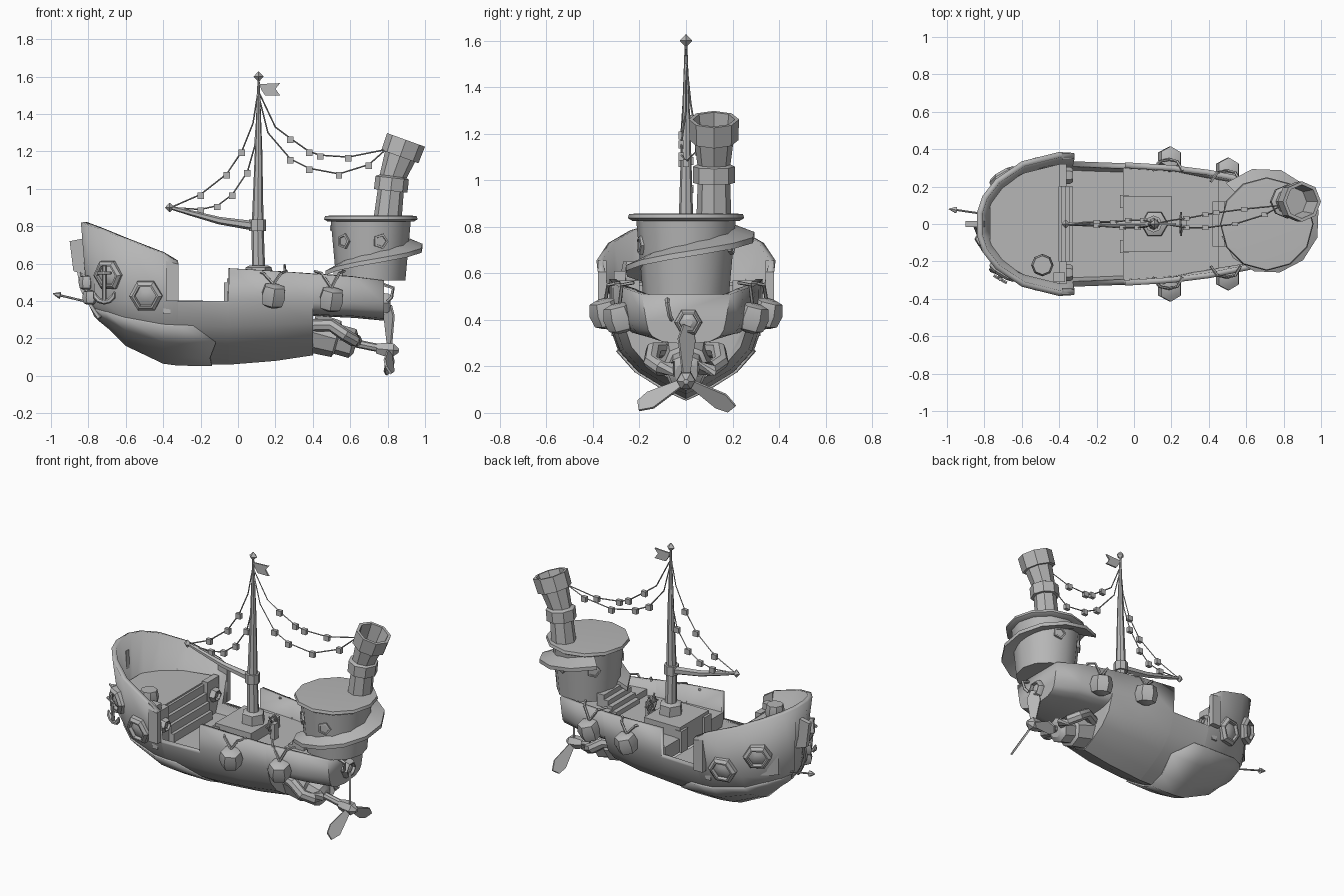
import bpy, bmesh, math
from mathutils import Vector, Matrix

if "Cube" in bpy.data.objects:
    bpy.data.objects.remove(bpy.data.objects["Cube"])

TONE = (0.47, 0.47, 0.47, 1)
grey = bpy.data.materials.new("plain_grey")
grey.use_nodes = True
grey.diffuse_color = TONE
grey.node_tree.nodes["Principled BSDF"].inputs["Base Color"].default_value = TONE
parts = []


def finish(name, bm, matrix=None):
    bmesh.ops.recalc_face_normals(bm, faces=bm.faces)
    if matrix:
        bm.transform(matrix)
    me = bpy.data.meshes.new(name)
    bm.to_mesh(me)
    bm.free()
    me.materials.append(grey)
    ob = bpy.data.objects.new(name, me)
    bpy.context.collection.objects.link(ob)
    parts.append(ob)
    return ob


def aim(loc, axis):
    return Matrix.Translation(loc) @ Vector(axis).to_track_quat('Z', 'Y').to_matrix().to_4x4()


def skin(bm, rings, closed=True):
    for a, b in zip(rings, rings[1:]):
        n = len(a)
        for i in range(n if closed else n - 1):
            j = (i + 1) % n
            bm.faces.new((a[i], a[j], b[j], b[i]))


def solid(name, point_rings, matrix=None):
    """Join closed rings of points and cap both ends."""
    bm = bmesh.new()
    rings = [[bm.verts.new(p) for p in ring] for ring in point_rings]
    skin(bm, rings)
    bm.faces.new(rings[0])
    bm.faces.new(rings[-1])
    return finish(name, bm, matrix)


def lathe(name, profile, sides, loc, axis=(0, 0, 1)):
    """Revolve (radius, height) pairs about an axis."""
    angles = [math.tau * i / sides for i in range(sides)]
    return solid(name, [[(r * math.cos(a), r * math.sin(a), h) for a in angles] for r, h in profile], aim(loc, axis))


def tube(name, points, radii, sides=6):
    """Sweep a polygon along a path with a radius at each point."""
    pts = [Vector(p) for p in points]
    if not isinstance(radii, list):
        radii = [radii] * len(pts)
    rings = []
    for i, p in enumerate(pts):
        tan = (pts[min(i + 1, len(pts) - 1)] - pts[max(i - 1, 0)]).normalized()
        side = tan.cross(Vector((0, 1, 0)))
        if side.length < 0.2:
            side = tan.cross(Vector((0, 0, 1)))
        side.normalize()
        up = tan.cross(side)
        angles = [math.tau * k / sides for k in range(sides)]
        rings.append([p + radii[i] * (side * math.cos(a) + up * math.sin(a)) for a in angles])
    return solid(name, rings)


def box(name, lo, hi):
    bm = bmesh.new()
    bmesh.ops.create_cube(bm, size=1)
    lo, hi = Vector(lo), Vector(hi)
    return finish(name, bm, Matrix.Translation((lo + hi) / 2) @ Matrix.Diagonal((*(hi - lo), 1)))


def plate(name, outline, depth, matrix):
    return solid(name, [[(x, y, z) for x, y in outline] for z in (-depth / 2, depth / 2)], matrix)


# Hull stations: x, keel height, waterline half width, rail height, rail half width
REF = 0.39
STATIONS = [(-.84, .33, .03, .82, .06), (-.81, .30, .11, .81, .15), (-.74, .26, .19, .785, .24),
            (-.60, .17, .28, .73, .335), (-.40, .075, .33, .655, .385), (-.322, .065, .335, .61, .38),
            (-.32, .065, .335, .40, .335), (-.05, .06, .325, .40, .325), (-.048, .06, .325, .575, .33),
            (.2, .08, .31, .56, .315), (.40, .11, .27, .545, .29), (.402, .32, .27, .545, .29),
            (.62, .31, .235, .53, .245), (.78, .295, .17, .51, .19)]
LEVELS = [0, .12, .35, .62, 1]
ROUND = [0, .25, .63, .87, 1]
FLAT = [0, .6, .85, .95, 1]


def section(station, grow=0.0):
    """Full cross-section from rail to rail, with the bow raked back towards the keel."""
    x, zk, w, zt, wt = station
    widths = FLAT if x > .401 else ROUND
    rake = .07 * max(0, min(1, (-.6 - x) / .2))
    half = [(x + rake * (1 - .5 * u), w * f + grow * min(1, f * 4), zk + (REF - zk) * u - grow * (1 - f))
            for u, f in zip(LEVELS, widths)]
    half.append((x, wt, zt))
    return half


def mirrored(half):
    return [(x, -y, z) for x, y, z in reversed(half)] + half[1:]


def width_at(x, k):
    for a, b in zip(STATIONS, STATIONS[1:]):
        if a[0] <= x <= b[0]:
            return a[k] + (x - a[0]) / (b[0] - a[0]) * (b[k] - a[k])


def shell(name, sections, thickness, capped):
    bm = bmesh.new()
    rings = [[bm.verts.new(p) for p in mirrored(half)] for half in sections]
    skin(bm, rings, closed=False)
    if capped:
        bm.faces.new(rings[0])
        bm.faces.new(rings[-1])
    ob = finish(name, bm)
    mod = ob.modifiers.new("thickness", 'SOLIDIFY')
    mod.thickness = thickness
    mod.offset = -1
    return ob


hull = shell("hull", [section(s) for s in STATIONS], .03, True)

# Bow armour plating with a ragged rear edge
armour = [section(s, .01)[:4] for s in STATIONS[:6]]
ragged = section((-.2, .062, .33, .4, .33), .01)[:4]
armour.append([(x + d, y, z) for (x, y, z), d in zip(ragged, (.06, .05, .08, -.04))])
shell("bow_armour", armour, .014, False)

# Stem wedge
plate("stem", [(-.90, .72), (-.80, .74), (-.79, .53), (-.88, .56)], .03, Matrix.Rotation(math.pi / 2, 4, 'X'))


# Decks filled down to the hold
def deck(name, x0, x1, z, low, inset, k=2):
    xs = [x0 + (x1 - x0) * i / 8 for i in range(9)]
    edge = [(x, max(.01, width_at(x, k) - inset)) for x in xs]
    outline = [(x, -y) for x, y in edge] + edge[::-1]
    plate(name, outline, z - low, Matrix.Translation((0, 0, (z + low) / 2)))


deck("bow_deck", -.77, -.40, .56, .40, .01)
deck("waist_deck", -.40, -.05, .34, .31, .045)
deck("main_deck", -.06, .46, .45, .36, .025)
deck("stern_deck", .45, .77, .49, .38, .025)

# Bow bulkhead with recessed steps, and steps up to the tower
for s in (-1, 1):
    box("bow_bulkhead", (-.40, min(s * .2, s * .32), .33), (-.36, max(s * .2, s * .32), .57))
    plate("bulwark_post", [(-.385, .40), (-.318, .40), (-.318, .605), (-.385, .655)], .035,
          Matrix.Translation((0, s * .36, 0)) @ Matrix.Rotation(math.pi / 2, 4, 'X'))
for i in range(4):
    box("bow_step", (-.41, -.2, .33), (-.385 + .02 * i, .2, .55 - .052 * i))
    box("tower_step", (.42 + .03 * i, -.12, .44), (.56, .12, .48 + .03 * i))

# Hatch, mast foot and deck furniture
box("hatch", (-.06, -.15, .44), (.2, .15, .52))
for s in (-1, 1):
    box("hatch_front_block", (-.075, s * .12 - .035, .36), (-.03, s * .12 + .035, .5))
lathe("mast_foot", [(.075, 0), (.07, .07), (.05, .08)], 6, (.11, 0, .51))
lathe("deck_barrel", [(.05, 0), (.06, .04), (.05, .09)], 8, (-.49, -.22, .56))
box("deck_crate", (-.43, -.31, .55), (-.37, -.26, .61))

# Steering wheel
for k in range(3):
    a = k * math.pi / 3
    d = Vector((0, math.cos(a), math.sin(a))) * .065
    c = Vector((.25, 0, .54))
    tube("wheel_spoke", [c - d, c + d], .006, 5)
tube("wheel_rim", [(.25, .045 * math.cos(k * math.tau / 8), .54 + .045 * math.sin(k * math.tau / 8)) for k in range(9)], .008, 5)
box("wheel_stand", (.25, -.02, .44), (.28, .02, .55))

# Mast, collar, boom, finials and swallow-tailed flag
tube("mast", [(.11, 0, .55), (.105, 0, .8), (.11, 0, 1.2), (.11, 0, 1.58)], [.036, .032, .02, .006], 8)
lathe("mast_collar", [(.045, 0), (.045, .06)], 8, (.105, 0, .775))
tube("boom", [(.1, 0, .80), (-.1, 0, .83), (-.25, 0, .87), (-.36, 0, .90)], [.026, .02, .015, .01], 6)
for loc, r in (((.11, 0, 1.6), .027), ((-.365, 0, .9), .025)):
    lathe("finial", [(.002, -r), (r, 0), (.002, r)], 4, loc)
flag = [(0, .03), (.11, .035), (.085, .005), (.11, -.03), (.03, -.03), (.01, 0)]
plate("flag", flag, .01, Matrix.Translation((.115, 0, 1.53)) @ Matrix.Rotation(math.pi / 2, 4, 'X'))

# Light strings with small lanterns, sagging between fixed points
STRINGS = [
    [(.11, 0, 1.54), (.08, -.01, 1.35), (.02, -.02, 1.2), (-.06, -.02, 1.08), (-.2, -.01, .97), (-.36, 0, .9)],
    [(.11, 0, 1.5), (.09, .01, 1.23), (.05, .02, 1.09), (-.03, .02, .97), (-.11, .01, .91), (-.2, .01, .89), (-.36, 0, .9)],
    [(.11, 0, 1.52), (.2, .02, 1.33), (.28, .03, 1.27), (.38, .05, 1.2), (.44, .06, 1.18), (.59, .08, 1.17), (.79, .1, 1.21)],
    [(.11, 0, 1.5), (.16, 0, 1.3), (.28, -.02, 1.16), (.38, -.02, 1.11), (.54, 0, 1.08), (.7, .05, 1.13), (.79, .1, 1.21)]]
for path in STRINGS:
    tube("light_string", path, .004, 4)
    for x, y, z in path[2:-1]:
        box("lantern", (x - .017, y - .012, z - .024), (x + .017, y + .012, z + .01))

# Tower with roof, windows and a brim that climbs around it
lathe("tower", [(.185, 0), (.215, .33)], 12, (.71, 0, .51))
lathe("roof", [(.23, 0), (.25, .012), (.245, .03), (.21, .032)], 12, (.71, 0, .825))
brim = []
for k in range(11):
    t = k / 10
    a = math.radians(-165 + 300 * t)
    z = .55 + .24 * t
    reach = .25 + .06 * t
    brim.append([(.71 + r * math.cos(a), r * math.sin(a), z + h)
                 for r, h in ((.18, .02), (reach, -.012), (reach, .012), (.18, .05))])
solid("spiral_brim", brim)
for deg in (-135, -75, 75, 135):
    a = math.radians(deg)
    d = Vector((math.cos(a), math.sin(a), 0))
    lathe("tower_window", [(.042, 0), (.042, .015), (.03, .017), (.028, .01)], 5, Vector((.71, 0, .72)) + d * .195, d)

# Bent chimney with an open top
lathe("chimney_base", [(.075, 0), (.07, .15), (.09, .15), (.09, .22), (.07, .23)], 8, (.80, .12, .84), (.11, 0, 1))
lathe("chimney_top", [(.065, -.03), (.085, .13), (.105, .13), (.108, .225), (.09, .225), (.075, .09)],
      8, (.822, .12, 1.05), (.36, 0, 1))


# Portholes
def porthole(loc, axis, r):
    lathe("porthole", [(r, -.03), (r, .02), (r * .8, .035), (r * .68, .035), (r * .64, .015), (r * .3, .028)], 6, loc, axis)


for s in (-1, 1):
    porthole((-.69, s * .245, .54), (-.5, s * .87, -.15), .085)
    porthole((-.49, s * .315, .43), (-.2, s, -.2), .09)
    porthole((-.362, s * .26, .47), (1, 0, 0), .045)
porthole((.78, .01, .39), (1, 0, -.05), .06)

# Rope-hung fenders over the rail
bulge = [(.03, -.065), (.06, -.05), (.072, 0), (.06, .05), (.03, .06)]
for s in (-1, 1):
    for x, y, z in ((.19, .345, .43), (.5, .285, .41)):
        lathe("fender", bulge, 6, (x, s * y, z), (.15, s * .25, 1))
        for dx in (-.09, .07):
            tube("fender_rope", [(x, s * y, z + .06), (x + dx * .6, s * (y - .01), .55), (x + dx, s * (y - .06), .56)], .008, 5)
for x, y, z in ((-.81, -.08, .50), (-.79, -.11, .42)):
    lathe("bow_fender", [(r * .6, h * .6) for r, h in bulge], 6, (x, y, z))

# Anchor and harpoon at the bow, hook at the stern
c = Vector((-.715, -.295, .44))
tube("anchor_shank", [c + Vector((0, 0, .15)), c + Vector((0, .03, -.04))], .011)
tube("anchor_arms", [c + Vector((.055 * math.cos(a), .03 - .025 * math.cos(a), .01 + .055 * math.sin(a)))
                     for a in [math.pi + math.pi * k / 6 for k in range(7)]], [.004] + [.014] * 5 + [.004])
tube("anchor_stock", [c + Vector((-.035, .02, .11)), c + Vector((.035, -.02, .11))], .009)
tube("harpoon", [(-.99, .08, .44), (-.95, .075, .43), (-.949, .075, .43), (-.78, .05, .39)], [.002, .02, .006, .006])
tube("bow_chain", [(-.85, 0, .56), (-.83, -.05, .46), (-.78, -.08, .37), (-.74, -.1, .31)], .014, 5)
tube("stern_hook", [(.77, -.08, .49), (.83, -.08, .47), (.82, -.07, .42), (.80, -.06, .40)], .01, 5)

# Engine, exhaust pipes and shaft
lathe("engine", [(.11, 0), (.1, .14), (.08, .15), (.08, .23), (.05, .25)], 8, (.39, 0, .235), (1, 0, -.28))
tube("shaft", [(.6, 0, .18), (.72, 0, .155), (.82, 0, .14)], .022, 8)
lathe("propeller_hub", [(.03, -.06), (.04, -.02), (.04, .03), (.012, .06)], 6, (.80, 0, .14), (1, 0, -.1))
for s in (-1, 1):
    tube("exhaust_pipe", [(.40, s * .09, .27), (.50, s * .14, .27), (.57, s * .15, .22), (.62, s * .11, .19), (.63, s * .05, .19)], .034, 8)

# Three-bladed propeller
blade = [(-.016, .02), (.016, .02), (.046, .17), (.032, .225), (-.014, .24), (-.04, .18)]
stand = Matrix.Rotation(math.pi / 2, 4, 'Z') @ Matrix.Rotation(math.pi / 2, 4, 'X')
for k in range(3):
    spin = Matrix.Rotation(k * math.tau / 3, 4, 'X')
    pitch = Matrix.Rotation(math.radians(35), 4, 'Z')
    plate("propeller_blade", blade, .012, Matrix.Translation((.81, 0, .14)) @ spin @ pitch @ stand)

bpy.ops.object.select_all(action='DESELECT')
for ob in parts:
    ob.select_set(True)
bpy.context.view_layer.objects.active = hull
bpy.ops.object.shade_smooth_by_angle(angle=math.radians(35))
